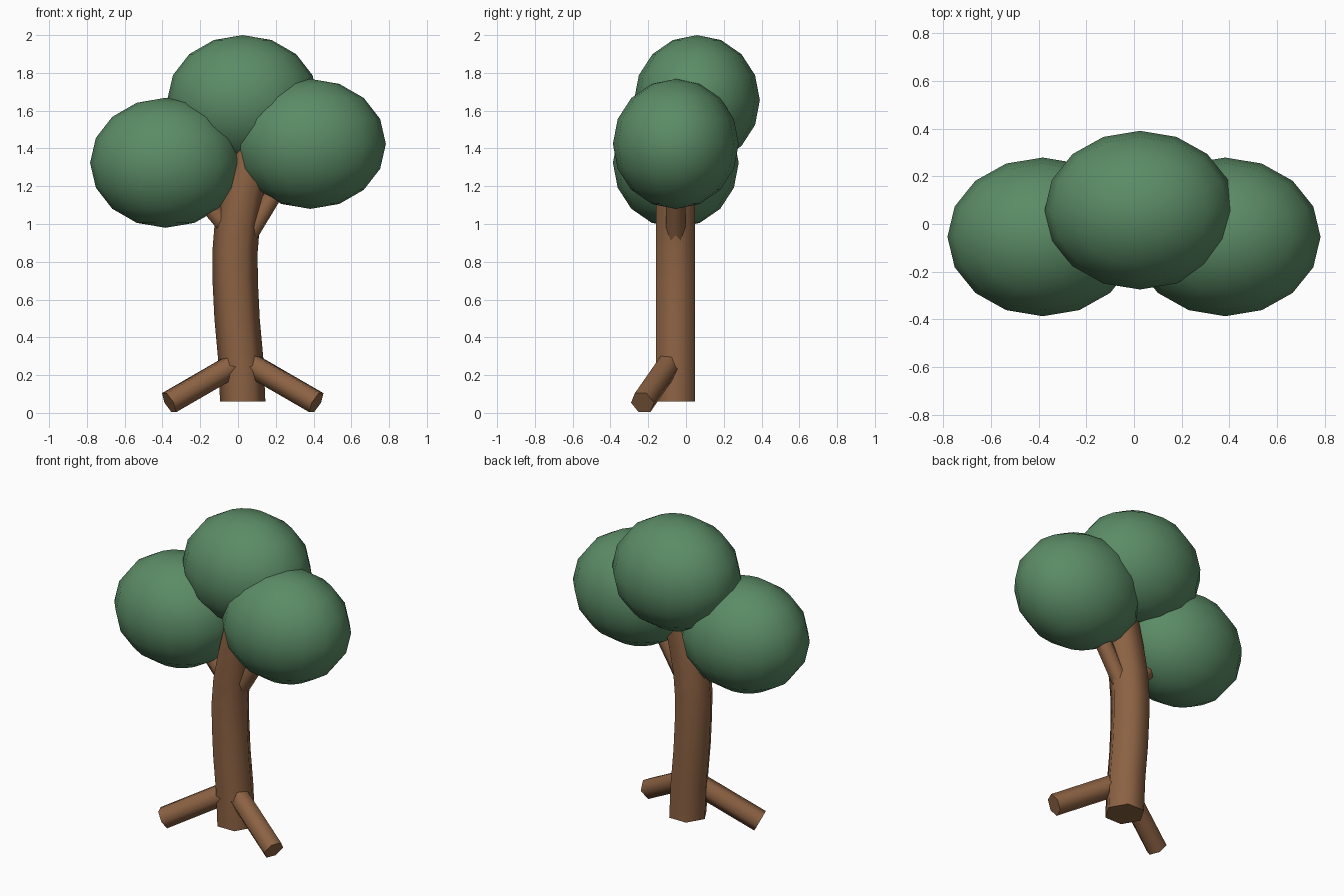
import bpy, bmesh, math
from mathutils import Vector

if "Cube" in bpy.data.objects:
    bpy.data.objects.remove(bpy.data.objects["Cube"])


def material(name, color):
    m = bpy.data.materials.new(name)
    m.diffuse_color = (*color, 1)
    m.use_nodes = True
    m.node_tree.nodes["Principled BSDF"].inputs["Base Color"].default_value = m.diffuse_color
    return m


bark = material("bark_brown", (0.262, 0.122, 0.056))
leaf = material("leaf_green", (0.105, 0.262, 0.133))


def finish(name, bm, mat, angle):
    bmesh.ops.recalc_face_normals(bm, faces=bm.faces)
    mesh = bpy.data.meshes.new(name)
    bm.to_mesh(mesh)
    bm.free()
    obj = bpy.data.objects.new(name, mesh)
    bpy.context.collection.objects.link(obj)
    mesh.materials.append(mat)
    bpy.ops.object.select_all(action='DESELECT')
    obj.select_set(True)
    bpy.context.view_layer.objects.active = obj
    bpy.ops.object.shade_smooth_by_angle(angle=math.radians(angle))
    return obj


def hex_tube(name, centres, radius, u, v):
    """Six-sided tube through the centres; u and v span the cross-section."""
    bm = bmesh.new()
    rings = []
    for c in centres:
        rings.append([bm.verts.new(Vector(c) + radius * (math.cos(k * math.pi / 3) * u
                                                         + math.sin(k * math.pi / 3) * v))
                      for k in range(6)])
    for a, b in zip(rings, rings[1:]):
        for k in range(6):
            n = (k + 1) % 6
            bm.faces.new((a[k], a[n], b[n], b[k]))
    bm.faces.new(rings[0])
    bm.faces.new(rings[-1])
    return finish(name, bm, bark, 65)


def hex_limb(name, start, end, radius):
    start, end = Vector(start), Vector(end)
    d = (end - start).normalized()
    u = d.cross(Vector((0, 0, 1))).normalized()
    return hex_tube(name, [start, end], radius, u, d.cross(u))


def crown(name, centre, size):
    bm = bmesh.new()
    bmesh.ops.create_uvsphere(bm, u_segments=16, v_segments=8, radius=1)
    for vert in bm.verts:
        vert.co = Vector(centre) + Vector([a * b for a, b in zip(vert.co, size)])
    return finish(name, bm, leaf, 60)


# Gently bowed trunk
path = [(0.025, 0.06), (0.015, 0.28), (-0.005, 0.5), (-0.015, 0.7), (-0.016, 0.85),
        (-0.004, 1.0), (0.027, 1.16), (0.06, 1.3), (0.095, 1.45)]
hex_tube("trunk", [(x, -0.055, z) for x, z in path], 0.12,
         Vector((1, 0, 0)), Vector((0, 1, 0)))

# Roots splayed forward to both sides
for side, label in ((-1, "left"), (1, "right")):
    hex_limb(label + "_root", (0.025 + side * 0.03, -0.085, 0.262),
             (0.025 + side * 0.39, -0.23, 0.054), 0.066)

# Branches reaching into the side crowns
hex_limb("right_branch", (0.04, -0.055, 0.91), (0.30, -0.055, 1.34), 0.052)
hex_limb("left_branch", (-0.03, -0.055, 0.95), (-0.32, -0.055, 1.29), 0.052)

# Foliage crowns
size = (0.4, 0.333, 0.344)
crown("top_crown", (0.025, 0.058, 1.656), size)
crown("left_crown", (-0.383, -0.054, 1.324), size)
crown("right_crown", (0.383, -0.054, 1.424), size)
